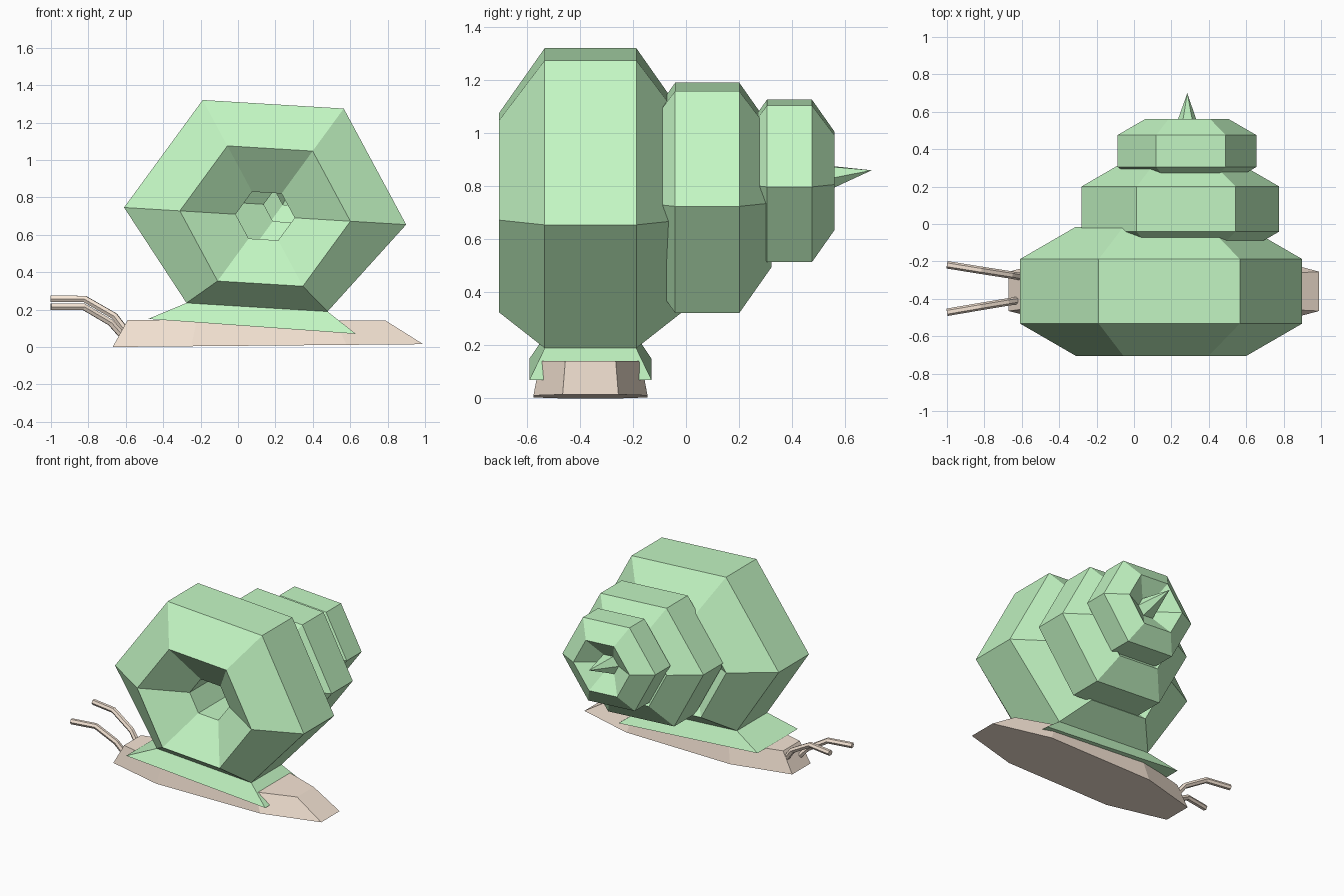
import bpy, bmesh
from math import cos, sin, radians
from mathutils import Vector

if "Cube" in bpy.data.objects:
    bpy.data.objects.remove(bpy.data.objects["Cube"])


def material(name, rgb):
    m = bpy.data.materials.new(name)
    m.diffuse_color = (*rgb, 1)
    m.use_nodes = True
    m.node_tree.nodes["Principled BSDF"].inputs["Base Color"].default_value = m.diffuse_color
    return m


GREEN = material("shell_green", (0.55, 0.93, 0.55))
SKIN = material("skin", (0.93, 0.79, 0.67))


def finish(bm, name, mat):
    bmesh.ops.recalc_face_normals(bm, faces=bm.faces)
    me = bpy.data.meshes.new(name)
    bm.to_mesh(me)
    bm.free()
    me.materials.append(mat)
    ob = bpy.data.objects.new(name, me)
    bpy.context.collection.objects.link(ob)
    return ob


def bridge(bm, loops, close=False):
    n = len(loops[0])
    pairs = list(zip(loops, loops[1:]))
    if close:
        pairs.append((loops[-1], loops[0]))
    for a, b in pairs:
        for j in range(n):
            k = (j + 1) % n
            bm.faces.new((a[j], a[k], b[k], b[j]))


def whorl(bm, s, centre):
    """Hexagonal ring with a hexagonal tube; returns six cross-section loops."""
    loops = []
    for i in range(6):
        a = radians(-3.8 + 60 * i)
        loop = []
        for j in range(6):
            t = radians(30 + 60 * j)
            rho = 0.457 + 0.345 * cos(t)
            p = Vector((rho * cos(a), 0.345 * sin(t), 0.915 * rho * sin(a)))
            loop.append(bm.verts.new(Vector(centre) + s * p))
        loops.append(loop)
    bridge(bm, loops, True)
    return loops


# Large whorl, with its lowest panel raised and flared onto the body
bm = bmesh.new()
loops = whorl(bm, 1, (0.145, -0.36, 0.70))
low = [loops[i][j] for i in (4, 5) for j in (0, 5)]
for v in low:
    v.co.z += 0.11
face = next(f for f in bm.faces if set(f.verts) == set(low))
skirt = bmesh.ops.extrude_discrete_faces(bm, faces=[face])["faces"][0]
for v in skirt.verts:
    v.co.y = -0.59 if v.co.y < -0.36 else -0.13
    v.co.x, v.co.z = (-0.48, 0.15) if v.co.x < 0.1 else (0.63, 0.07)
finish(bm, "large_whorl", GREEN)

# Middle whorl
bm = bmesh.new()
whorl(bm, 0.70, (0.248, 0.08, 0.756))
finish(bm, "middle_whorl", GREEN)

# Small whorl with the pointed tip growing from its rear hole
bm = bmesh.new()
loops = whorl(bm, 0.493, (0.283, 0.39, 0.82))
tip = bm.verts.new((0.285, 0.70, 0.86))
rim = [loop[2] for loop in loops]
for i in range(6):
    bm.faces.new((rim[i], rim[(i + 1) % 6], tip))
finish(bm, "small_whorl", GREEN)

# Body: tapered slab, octagonal outline narrower at the top
bm = bmesh.new()


def outline(xs, narrow, wide, z0, z1):
    half = [narrow, wide, wide, narrow]
    pts = [(x, -0.36 - h) for x, h in zip(xs, half)]
    pts += [(x, -0.36 + h) for x, h in reversed(list(zip(xs, half)))]
    return [bm.verts.new((x, y, z0 + (z1 - z0) * (x + 0.67) / 1.66)) for x, y in pts]


bottom = outline((-0.67, -0.25, 0.58, 0.99), 0.105, 0.215, 0.0, 0.015)
top = outline((-0.59, -0.22, 0.52, 0.79), 0.095, 0.19, 0.145, 0.14)
bridge(bm, [bottom, top])
bm.faces.new(bottom)
bm.faces.new(top)
finish(bm, "body", SKIN)


# Tentacles: bent six-sided rods
def tentacle(name, path, r=0.02):
    bm = bmesh.new()
    path = [Vector(p) for p in path]
    loops = []
    for i, p in enumerate(path):
        d1 = (path[max(i, 1)] - path[max(i, 1) - 1]).normalized()
        k = min(i, len(path) - 2)
        d = (d1 + (path[k + 1] - path[k]).normalized()).normalized()
        side = d.cross(Vector((0, 0, 1))).normalized()
        up = side.cross(d)
        loops.append([bm.verts.new(p + r * (side * cos(radians(60 * j)) + up * sin(radians(60 * j))))
                      for j in range(6)])
    bridge(bm, loops)
    bm.faces.new(loops[0])
    bm.faces.new(loops[-1])
    finish(bm, name, SKIN)


tentacle("near_tentacle", [(-0.60, -0.405, 0.04), (-0.68, -0.418, 0.13),
                           (-0.825, -0.442, 0.215), (-1.0, -0.472, 0.215)])
tentacle("far_tentacle", [(-0.58, -0.287, 0.06), (-0.66, -0.272, 0.165),
                          (-0.82, -0.247, 0.257), (-1.0, -0.218, 0.257)])
